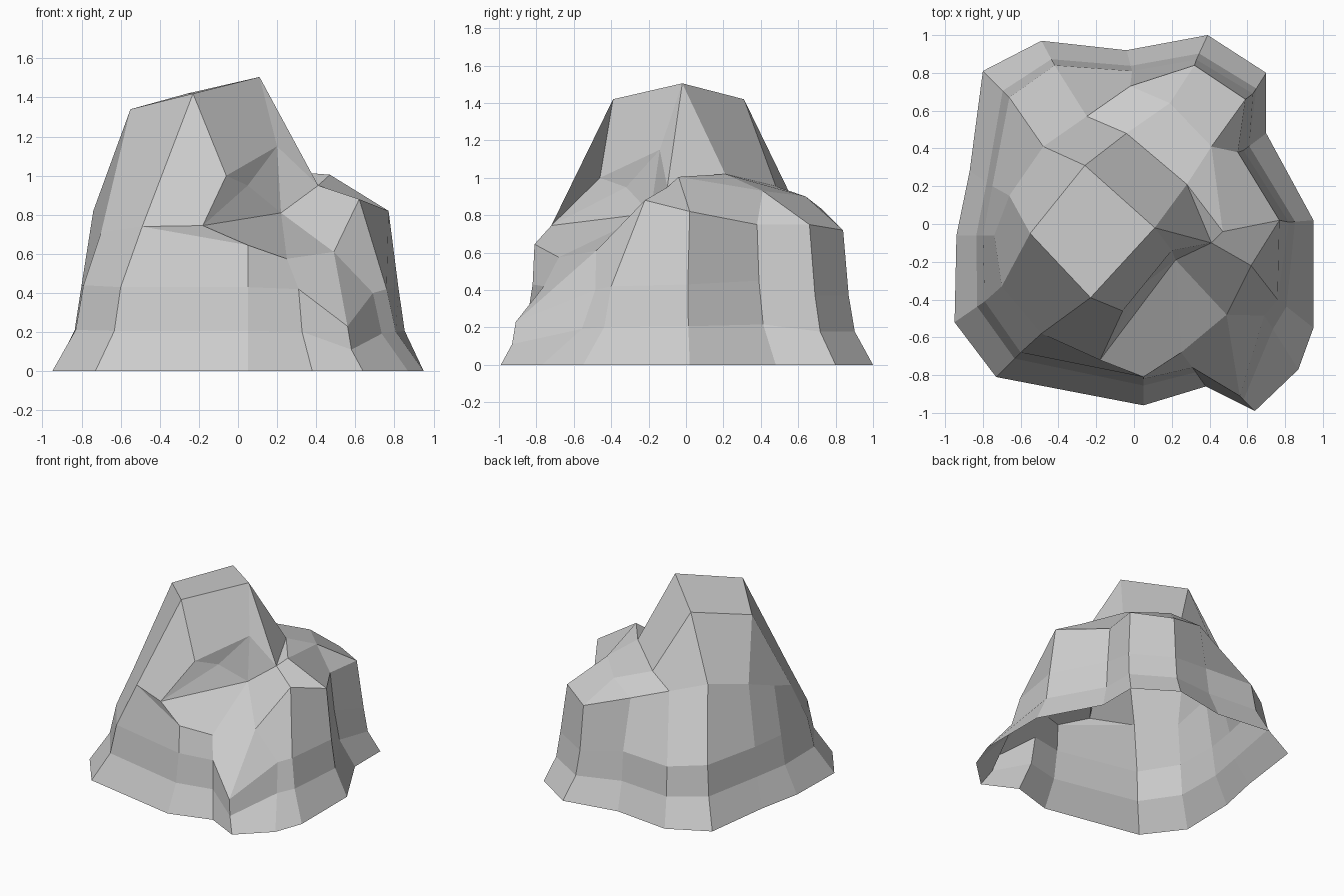
import bpy, bmesh

# Outline contours, counter-clockwise from the left front corner
foot = [(-.95, -.52), (-.73, -.81), (.05, -.96), (.38, -.86), (.64, -.99), (.87, -.77),
        (.95, -.55), (.95, .02), (.70, .48), (.70, .80), (.39, 1.0), (-.04, .92),
        (-.49, .97), (-.80, .81), (-.87, .28), (-.94, -.06)]
waist = [(-.79, -.41, .44), (-.60, -.68, .43), (.05, -.82, .43), (.31, -.76, .42),
         (.56, -.91, .23), (.69, -.485, .40), (.76, -.40, .42), (.82, .01, .43),
         (.58, .39, .45), (.63, .69, .37), (.33, .87, .37), (-.01, .81, .43),
         (-.42, .84, .43), (-.66, .67, .44), (-.75, .20, .43), (-.80, -.06, .44)]
shoulder = [(-.70, -.33, .71), (-.49, -.58, .74), (.05, -.81, .645), (.25, -.68, .575),
            (.49, -.48, .61), (.49, -.48, .61), (.62, -.22, .88), (.77, .02, .82),
            (.55, .38, .75), (.59, .66, .75), (.32, .84, .72), (-.02, .73, .83),
            (-.25, .57, .885), (-.48, .41, .94), (-.66, .15, .89), (-.74, -.06, .82)]

# Key points of the peak, the front ledge and the back steps
peak = {
    'A': (-.23, -.39, 1.42), 'B': (.11, -.02, 1.505), 'C': (-.26, .31, 1.42), 'D': (-.55, -.05, 1.34),
    'E': (.28, .21, 1.02), 'F': (-.04, .48, .955), 'I': (.19, .64, .90), 'J': (.41, .41, .93),
    'W': (.47, -.04, 1.005), 'V': (.41, -.10, .95), 'U': (-.06, -.46, 1.0), 'N': (.20, -.14, 1.15),
    'M': (.05, -.32, .95), 'L': (-.18, -.72, .745), 'Y': (.22, -.19, .81)}
# Faces joining key points (letters) and shoulder columns (numbers)
cap = ("A B C D|A D 0 1|D 14 15 0|D C 13 14|C F 12 13|C B E F|F I 11 12|E J I F|"
       "J 9 10 I|I 10 11|J 8 9|E V W|E W J|W 7 8 J|V 6 7 W|B V E|B N V|V Y 4 6|"
       "N Y V|A U N B|U M N|M Y N|U L M|L Y M|A 1 L U|1 2 L|L 2 3 Y|Y 3 4")

# Ankle contour sits between the flared foot and the waist
ankle = [(w[0] + .25 * (f[0] - w[0]), w[1] + .25 * (f[1] - w[1]), .48 * w[2])
         for f, w in zip(foot, waist)]
base = [(x, y, 0) for x, y in foot]

bm = bmesh.new()
rings = [[bm.verts.new(p) for p in ring] for ring in (base, ankle, waist, shoulder)]

# Sides, open underneath
for low, high in zip(rings, rings[1:]):
    for i in range(16):
        j = (i + 1) % 16
        bm.faces.new((low[i], low[j], high[j], high[i]))

# Peak and ledges
key = {k: bm.verts.new(p) for k, p in peak.items()}
key.update({str(i): v for i, v in enumerate(rings[3])})
for names in cap.split("|"):
    bm.faces.new([key[n] for n in names.split()])

bmesh.ops.remove_doubles(bm, verts=bm.verts[:], dist=.001)
bmesh.ops.recalc_face_normals(bm, faces=bm.faces[:])
mesh = bpy.data.meshes.new("rock")
bm.to_mesh(mesh)
bm.free()
bpy.context.collection.objects.link(bpy.data.objects.new("rock", mesh))
